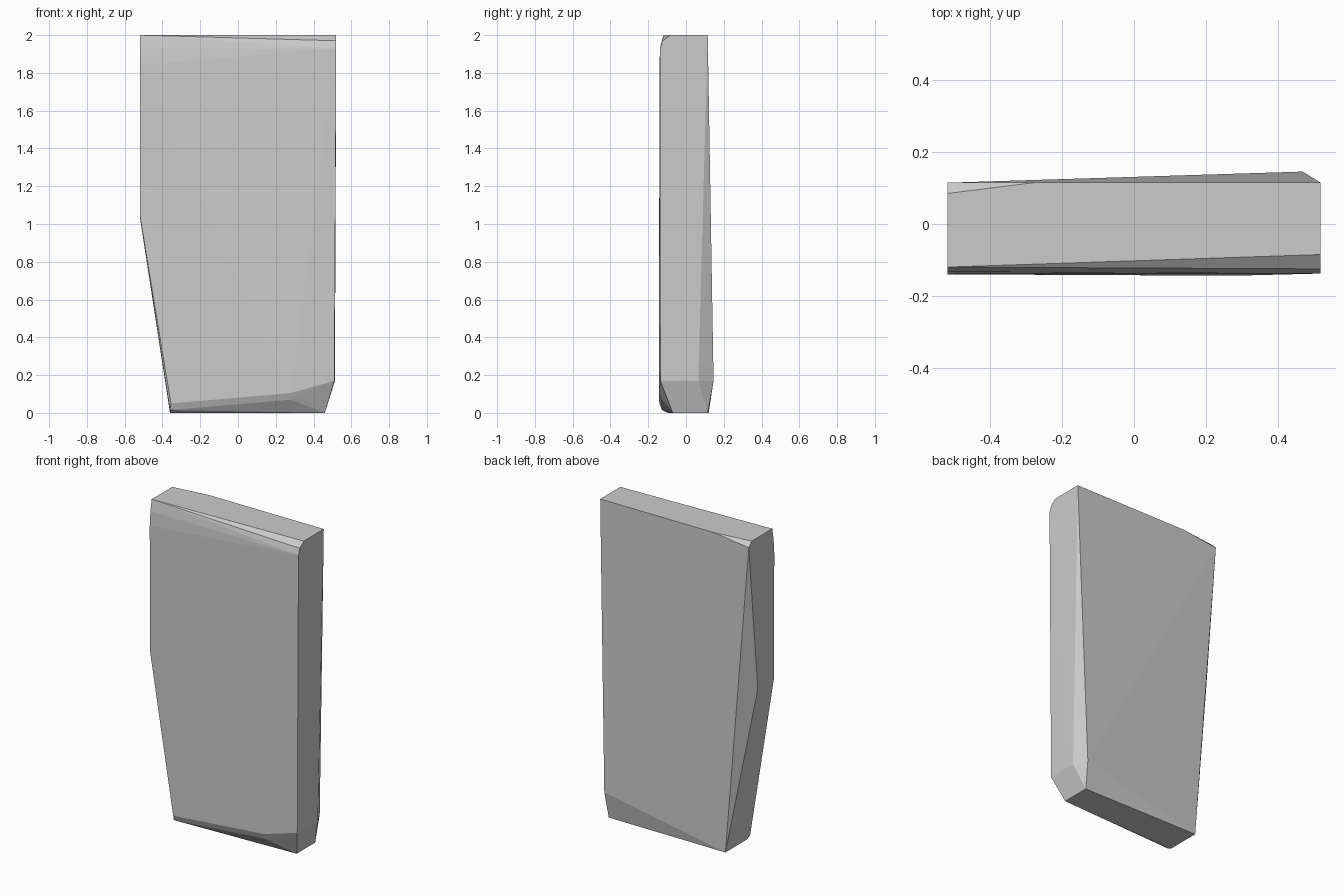
import bpy
import bmesh

# Remove the default cube only
default_cube = bpy.data.objects.get("Cube")
if default_cube:
    bpy.data.objects.remove(default_cube, do_unlink=True)


def make_material(name, colour):
    material = bpy.data.materials.new(name)
    material.use_nodes = True
    material.diffuse_color = colour
    shader = next(n for n in material.node_tree.nodes if n.type == "BSDF_PRINCIPLED")
    shader.inputs["Base Color"].default_value = colour
    shader.inputs["Roughness"].default_value = 0.8
    return material


def build_hull(name, corner_groups, material):
    """Wrap a tight faceted skin around the corners of a cut slab."""
    mesh = bpy.data.meshes.new(name)
    bm = bmesh.new()
    for group in corner_groups:
        for corner in group:
            bm.verts.new(corner)
    result = bmesh.ops.convex_hull(bm, input=bm.verts[:])
    leftovers = {v for v in result["geom_interior"] + result["geom_unused"]
                 if isinstance(v, bmesh.types.BMVert) and not v.link_faces}
    bmesh.ops.delete(bm, geom=list(leftovers), context="VERTS")
    # Merge coplanar triangles into clean facets
    bmesh.ops.dissolve_limit(bm, angle_limit=0.005, verts=bm.verts[:], edges=bm.edges[:])
    bmesh.ops.recalc_face_normals(bm, faces=bm.faces[:])
    bm.to_mesh(mesh)
    bm.free()
    mesh.materials.append(material)
    obj = bpy.data.objects.new(name, mesh)
    bpy.context.scene.collection.objects.link(obj)
    return obj


# Level top with a shaved back corner
top_rim = [(-.52, -.12, 2), (.52, -.085, 2), (.52, .115, 2),
           (-.28, .115, 2), (-.52, .085, 2), (-.52, .115, 1.97)]

# Softly rounded edge where the front meets the top
top_front_round = [(-.52, -.14, 1.84), (-.52, -.133, 1.93),
                   (.52, -.138, 1.93), (.52, -.125, 1.97)]

# Bend halfway down the tapering right side
right_bend = [(-.52, -.138, 1.05), (-.52, .025, 1.04)]

# Bevelled lower left corner, thicker toward the back
left_bevel = [(.51, -.136, .17), (.513, .065, .17), (.47, .146, .17)]

# Narrow foot
foot = [(.46, -.07, 0), (.46, .115, 0), (-.36, .12, 0), (-.36, -.095, 0)]

# Rounded edge where the front meets the foot
bottom_front_round = [(-.36, -.127, .015), (-.355, -.141, .05),
                      (.28, -.144, .105), (.28, -.13, .07)]

stone_grey = make_material("stone grey", (.6, .6, .6, 1))
build_hull("stone_slab",
           [top_rim, top_front_round, right_bend, left_bevel, foot, bottom_front_round],
           stone_grey)
